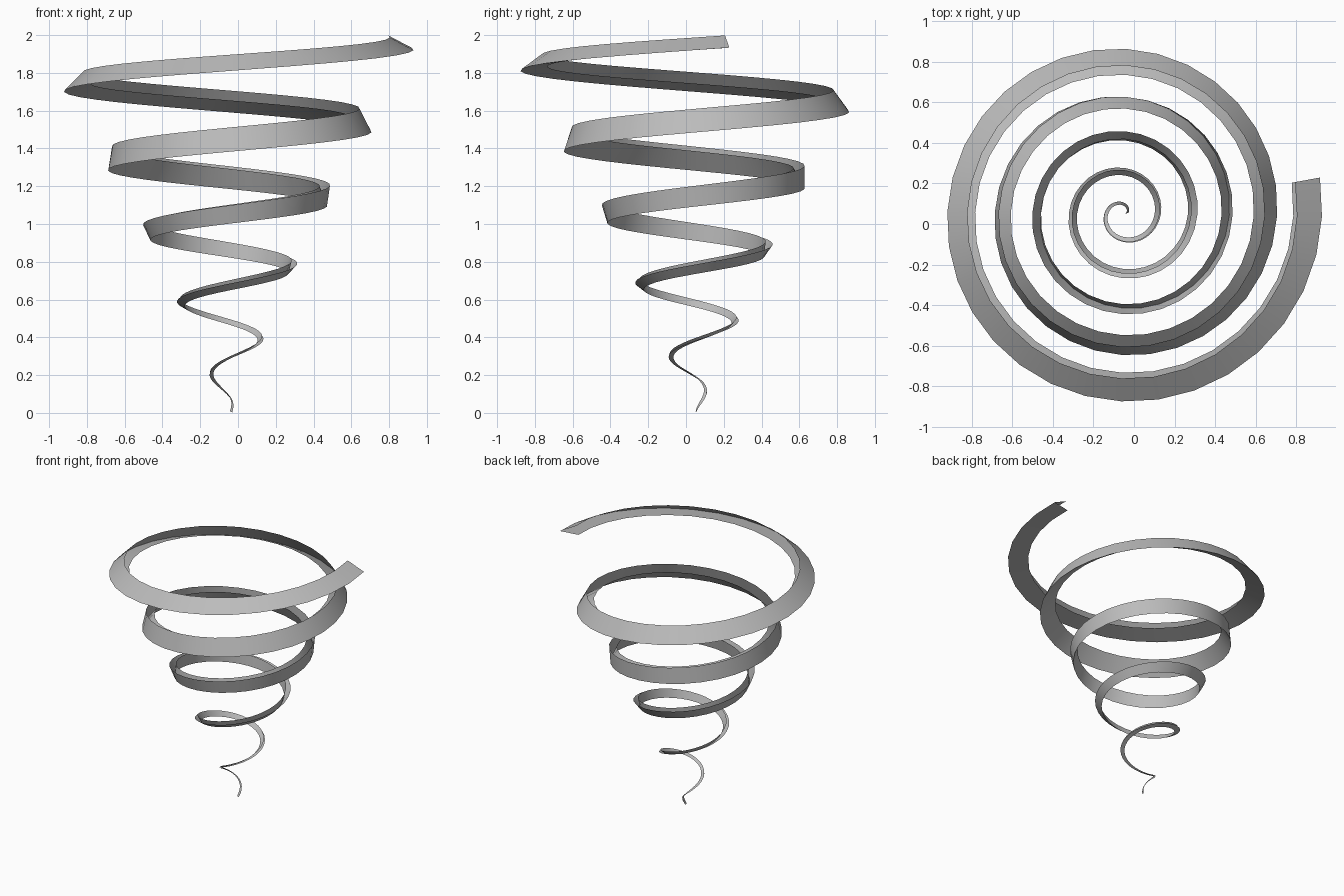
import bpy, bmesh, math

if "Cube" in bpy.data.objects:
    bpy.data.objects.remove(bpy.data.objects["Cube"])

TURNS = 5
STEPS = 32                      # segments per turn
CENTRE = (-0.05, 0.05)
END_AZIMUTH = math.radians(10.5)

# V-shaped section for a unit arm length: top edge, outer fold, inner edge (radial, up)
SECTION = [(-0.24, 0.325), (0.625, -0.18), (-0.385, -0.145)]

# arm length of the section at each half turn, bottom to top
SIZES = [0.014, 0.02, 0.032, 0.048, 0.07, 0.092, 0.112, 0.13, 0.14, 0.143, 0.14]


def size_at(t):
    i = min(int(t * 2), len(SIZES) - 2)
    f = t * 2 - i
    return SIZES[i] * (1 - f) + SIZES[i + 1] * f


def section_points(t):
    """Section points after t turns; the section twists as it climbs."""
    azimuth = END_AZIMUTH + (t - TURNS) * math.tau
    radius = 0.016 + 0.155 * t + 0.0042 * t * t
    height = 0.007 + 0.3895 * t
    twist = math.radians(3 - 35 * (TURNS - t))
    size, c, s = size_at(t), math.cos(twist), math.sin(twist)
    for a, b in SECTION:
        r = radius + size * (a * c - b * s)
        z = height + size * (a * s + b * c)
        yield (CENTRE[0] + r * math.cos(azimuth),
               CENTRE[1] + r * math.sin(azimuth), max(z, 0))


# spiral ribbon: loft the folded section along the conical path
bm = bmesh.new()
rows = [[bm.verts.new(p) for p in section_points(i / STEPS)]
        for i in range(TURNS * STEPS + 1)]
for lower, upper in zip(rows, rows[1:]):
    for k in range(2):
        bm.faces.new((lower[k], lower[k + 1], upper[k + 1], upper[k]))

mesh = bpy.data.meshes.new("spiral_ribbon")
bm.to_mesh(mesh)
bm.free()
ribbon = bpy.data.objects.new("spiral_ribbon", mesh)
bpy.context.collection.objects.link(ribbon)

# plain grey finish
grey = bpy.data.materials.new("light_grey")
grey.diffuse_color = (0.5, 0.5, 0.5, 1)
grey.use_nodes = True
grey.node_tree.nodes["Principled BSDF"].inputs["Base Color"].default_value = grey.diffuse_color
mesh.materials.append(grey)

# smooth along the strip, crisp along the fold
bpy.context.view_layer.objects.active = ribbon
ribbon.select_set(True)
bpy.ops.object.shade_smooth_by_angle(angle=math.radians(35))
